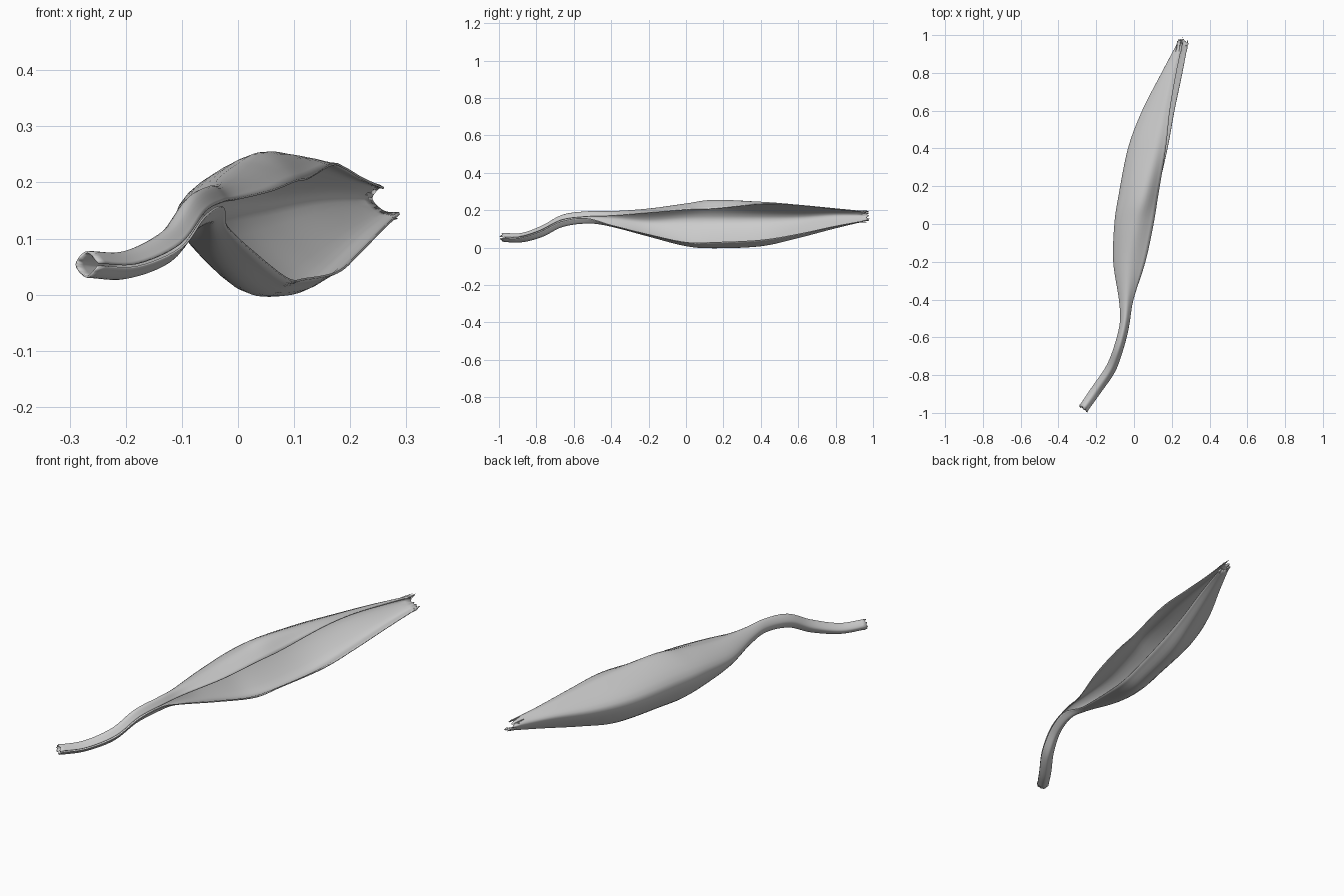
import bpy, math, random
from mathutils import Vector

if "Cube" in bpy.data.objects:
    bpy.data.objects.remove(bpy.data.objects["Cube"])

random.seed(4)

# Stem stations: centre x, y, z, half width, half height
STEM = [(-.268, -.978, .054, .022, .020), (-.2, -.88, .053, .024, .021),
        (-.125, -.77, .087, .024, .026), (-.082, -.66, .143, .022, .028),
        (-.050, -.53, .161, .022, .028)]

# Pod stations: y, then (x, z) of upper lip, top, left side, bottom, lower lip
POD = [
    (-.40, (-.004, .170), (-.040, .193), (-.078, .160), (-.052, .116), (-.018, .120)),
    (-.20, (.060, .186), (-.035, .205), (-.108, .140), (-.045, .065), (.035, .070)),
    (.00, (.103, .203), (.000, .232), (-.102, .148), (-.005, .016), (.090, .028)),
    (.15, (.127, .208), (.040, .252), (-.080, .148), (.040, .004), (.120, .028)),
    (.40, (.168, .232), (.095, .238), (-.030, .150), (.090, .014), (.177, .040)),
    (.60, (.190, .226), (.140, .221), (.045, .155), (.145, .057), (.214, .072)),
    (.80, (.224, .206), (.195, .205), (.148, .170), (.205, .108), (.256, .115)),
    (.97, (.260, .190), (.250, .190), (.238, .170), (.260, .148), (.288, .145)),
]


def spline(pts, steps):
    """Smooth curve through the given points."""
    p = [2 * pts[0] - pts[1]] + pts + [2 * pts[-1] - pts[-2]]
    out = []
    for i in range(1, len(p) - 2):
        a, b, c, d = p[i - 1:i + 3]
        for s in range(steps):
            t = s / steps
            out.append(.5 * (2 * b + (c - a) * t + (2 * a - 5 * b + 4 * c - d) * t * t
                             + (3 * b - a - 3 * c + d) * t ** 3))
    return out + [pts[-1].copy()]


def mesh_object(name, verts, faces):
    me = bpy.data.meshes.new(name)
    me.from_pydata(verts, [], faces)
    ob = bpy.data.objects.new(name, me)
    bpy.context.collection.objects.link(ob)
    bpy.context.view_layer.objects.active = ob
    ob.select_set(True)
    bpy.ops.object.shade_smooth_by_angle(angle=math.radians(40))
    ob.select_set(False)
    return ob


# Rolled stem sections, turned to follow the bend, then the open pod sections
sections = []
for i, (x, y, z, w, h) in enumerate(STEM):
    a, b = STEM[max(i - 1, 0)], STEM[min(i + 1, len(STEM) - 1)]
    side = Vector((b[1] - a[1], a[0] - b[0], 0)).normalized()
    sections.append([Vector((x, y, z)) + side * w * 1.1 * math.cos(t) + Vector((0, 0, h * 1.1 * math.sin(t)))
                     for t in map(math.radians, (8, 92, 180, 268, 352))])
for y, *ring in POD:
    sections.append([Vector((x, y, z)) for x, z in ring])

# Curled husk: one thin sheet lofted through all sections
rings = [spline(s, 6) for s in sections]
cols = [spline([r[j] for r in rings], 6) for j in range(len(rings[0]))]
n, m = len(cols), len(cols[0])
for col in cols:            # torn ends
    col[-1].y += random.uniform(-.02, .012)
    col[0].y += random.uniform(-.006, .008)
verts = [v for col in cols for v in col]
faces = [(j * m + i, j * m + i + 1, (j + 1) * m + i + 1, (j + 1) * m + i)
         for j in range(n - 1) for i in range(m - 1)]
husk = mesh_object("curled_husk", verts, faces)
solid = husk.modifiers.new("thickness", 'SOLIDIFY')
solid.thickness = .004
solid.offset = 0

# Torn fibres at the tip
fv, ff = [], []
for k, j in enumerate((0, 3, 8, n - 1)):
    base = cols[j][-3]
    end = Vector((base.x + .008, .993 - .008 * k, base.z + random.uniform(-.002, .004)))
    o = len(fv)
    fv += [base + Vector((.003, 0, 0)), base + Vector((-.002, 0, .003)),
           base + Vector((-.002, 0, -.003)), end]
    ff += [(o, o + 1, o + 3), (o + 1, o + 2, o + 3), (o + 2, o, o + 3)]
mesh_object("tip_fibres", fv, ff)
